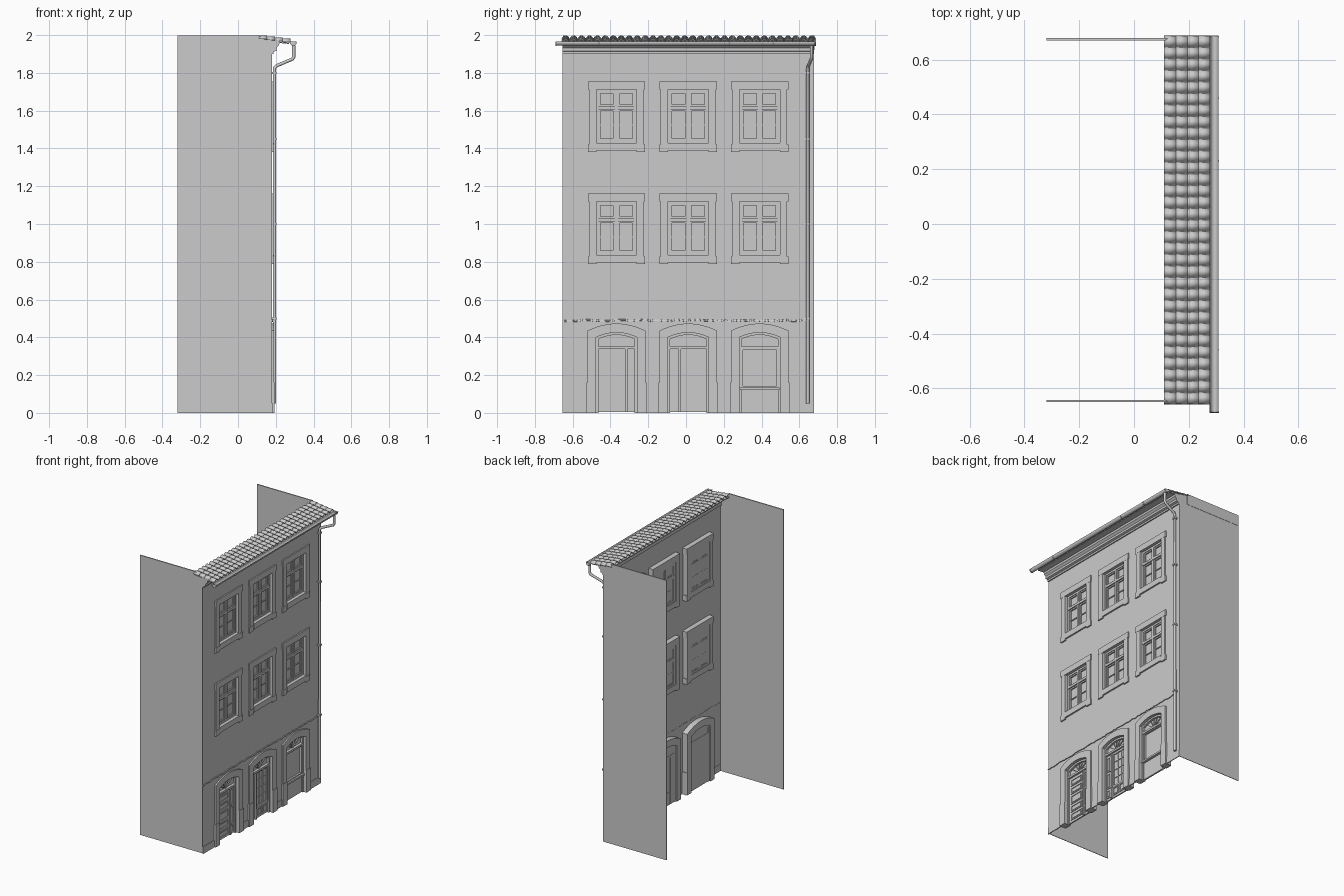
import bpy, bmesh, math, random

if "Cube" in bpy.data.objects:
    bpy.data.objects.remove(bpy.data.objects["Cube"])
random.seed(4)
WX = 0.18                      # facade plane, facing +x
Y0, Y1 = -0.655, 0.675         # facade ends
CENTRES = [-0.368, 0.012, 0.39]


def finish(name, bm, smooth=False):
    bmesh.ops.recalc_face_normals(bm, faces=bm.faces)
    me = bpy.data.meshes.new(name)
    bm.to_mesh(me)
    bm.free()
    ob = bpy.data.objects.new(name, me)
    bpy.context.collection.objects.link(ob)
    if smooth:
        bpy.ops.object.select_all(action='DESELECT')
        ob.select_set(True)
        bpy.context.view_layer.objects.active = ob
        bpy.ops.object.shade_smooth_by_angle(angle=math.radians(40))
    return ob


def box(bm, x0, x1, y0, y1, z0, z1):
    r = bmesh.ops.create_cube(bm, size=1)
    for v in r['verts']:
        v.co = ((x0 + x1) / 2 + v.co.x * (x1 - x0), (y0 + y1) / 2 + v.co.y * (y1 - y0),
                (z0 + z1) / 2 + v.co.z * (z1 - z0))


def loft(bm, rings, closed=True, caps=True):
    vs = [[bm.verts.new(p) for p in r] for r in rings]
    n = len(vs[0])
    for a, b in zip(vs, vs[1:]):
        for i in range(n if closed else n - 1):
            bm.faces.new((a[i], a[(i + 1) % n], b[(i + 1) % n], b[i]))
    if caps:
        bm.faces.new(vs[0])
        bm.faces.new(vs[-1])


def prism(bm, pts, x0, x1):
    loft(bm, [[(x, y, z) for y, z in pts] for x in (x0, x1)])


def frame(bm, x0, x1, y0, y1, z0, z1, t):
    box(bm, x0, x1, y0, y0 + t, z0, z1)
    box(bm, x0, x1, y1 - t, y1, z0, z1)
    box(bm, x0, x1, y0 + t, y1 - t, z0, z0 + t)
    box(bm, x0, x1, y0 + t, y1 - t, z1 - t, z1)


def panel(bm, y0, y1, z0, z1):
    frame(bm, 0.157, 0.163, y0, y1, z0, z1, 0.005)
    box(bm, 0.157, 0.161, y0 + 0.011, y1 - 0.011, z0 + 0.011, z1 - 0.011)


def arch(c, w, zs, zt, n=12):
    return [(c + w * (2 * i / n - 1), zs + (zt - zs) * (1 - (2 * i / n - 1) ** 2)) for i in range(n + 1)]


# facade sheet with openings
bm = bmesh.new()
ys = [Y0] + [c + s * 0.112 for c in CENTRES for s in (-1, 1)] + [Y1]
zs = [0, 0.425, 0.825, 1.125, 1.42, 1.72, 1.96]
for i in range(7):
    for j in range(6):
        if i % 2 and j % 2 == 0:
            continue
        bm.faces.new([bm.verts.new((WX, y, z)) for y, z in
                      ((ys[i], zs[j]), (ys[i + 1], zs[j]), (ys[i + 1], zs[j + 1]), (ys[i], zs[j + 1]))])
bmesh.ops.remove_doubles(bm, verts=bm.verts, dist=1e-5)
finish("facade_wall", bm)

# side walls with upper band
for name, y in (("side_wall_left", Y0 + 0.008), ("side_wall_right", Y1)):
    bm = bmesh.new()
    loft(bm, [[(x, yy, z) for x, z in ((-0.32, 0), (WX, 0), (WX, 1.975), (0.11, 1.998), (-0.32, 1.998))]
              for yy in (y - 0.002, y + 0.002)])
    box(bm, -0.32, 0.115, y - 0.004, y + 0.004, 1.92, 1.998)
    finish(name, bm)

# upper windows: stone surround, wooden sashes, glass
for row, dz in enumerate((0, -0.593)):
    for k, c in enumerate(CENTRES):
        tag = f"_{row}_{k}"
        bm = bmesh.new()
        box(bm, 0.145, 0.189, c - 0.152, c + 0.152, 1.712 + dz, 1.755 + dz)
        box(bm, 0.145, 0.191, c - 0.107, c + 0.107, 1.39 + dz, 1.43 + dz)
        for s in (-1, 1):
            box(bm, 0.145, 0.188, *sorted((c + s * 0.107, c + s * 0.146)), 1.415 + dz, 1.712 + dz)
            box(bm, 0.145, 0.190, *sorted((c + s * 0.107, c + s * 0.152)), 1.38 + dz, 1.42 + dz)
        finish("window_surround" + tag, bm)
        bm = bmesh.new()
        frame(bm, 0.148, 0.168, c - 0.107, c + 0.107, 1.43 + dz, 1.712 + dz, 0.013)
        box(bm, 0.148, 0.170, c - 0.009, c + 0.009, 1.44 + dz, 1.70 + dz)
        box(bm, 0.148, 0.172, c - 0.1, c + 0.1, 1.607 + dz, 1.624 + dz)
        for s in (-1, 1):
            a, b = sorted((c + s * 0.009, c + s * 0.094))
            frame(bm, 0.150, 0.163, a, b, 1.443 + dz, 1.607 + dz, 0.009)
            frame(bm, 0.150, 0.163, a, b, 1.624 + dz, 1.699 + dz, 0.009)
            box(bm, 0.151, 0.160, a, b, 1.522 + dz, 1.528 + dz)
        finish("window_sash" + tag, bm)
        bm = bmesh.new()
        box(bm, 0.152, 0.154, c - 0.1, c + 0.1, 1.435 + dz, 1.705 + dz)
        finish("window_glass" + tag, bm)

# ground floor openings: arched surround, transom and fanlight
for k, c in enumerate(CENTRES):
    bm = bmesh.new()
    outer = [(c - 0.153, 0)] + arch(c, 0.153, 0.435, 0.473) + [(c + 0.153, 0)]
    inner = [(c - 0.108, 0)] + arch(c, 0.108, 0.40, 0.425) + [(c + 0.108, 0)]
    rings = [[(x, y, z) for y, z in p] for x, p in
             ((0.14, outer), (0.19, outer), (0.19, inner), (0.14, inner), (0.14, outer))]
    loft(bm, rings, closed=False, caps=False)
    bmesh.ops.remove_doubles(bm, verts=bm.verts, dist=1e-5)
    for s in (-1, 1):
        box(bm, 0.145, 0.193, *sorted((c + s * 0.108, c + s * 0.158)), 0, 0.16)
    finish(f"arch_surround_{k}", bm)
    bm = bmesh.new()
    o, n = arch(c, 0.108, 0.40, 0.425), arch(c, 0.096, 0.39, 0.413)
    loft(bm, [[(0.148, *a), (0.168, *a), (0.168, *b), (0.148, *b)] for a, b in zip(o, n)])
    for s in (-1, 1):
        box(bm, 0.148, 0.168, *sorted((c + s * 0.096, c + s * 0.108)), 0, 0.40)
    box(bm, 0.148, 0.172, c - 0.1, c + 0.1, 0.338, 0.352)
    for d in (35, 62, 90, 118, 145):            # sunburst bars
        u, v = math.cos(math.radians(d)), math.sin(math.radians(d))
        L = min(0.064 / v, 0.096 / max(abs(u), 0.01))
        prism(bm, [(c - v * .002, .35 + u * .002), (c + v * .002, .35 - u * .002),
                   (c + u * L + v * .002, .35 + v * L - u * .002),
                   (c + u * L - v * .002, .35 + v * L + u * .002)], 0.152, 0.160)
    finish(f"door_frame_{k}", bm)
    bm = bmesh.new()
    prism(bm, [(c - 0.1, 0.345)] + arch(c, 0.1, 0.395, 0.418) + [(c + 0.1, 0.345)], 0.150, 0.153)
    finish(f"fanlight_glass_{k}", bm)

# panelled door
bm = bmesh.new()
box(bm, 0.148, 0.158, -0.466, -0.318, 0.004, 0.338)
box(bm, 0.148, 0.158, -0.316, -0.270, 0.004, 0.338)
box(bm, 0.156, 0.168, -0.323, -0.311, 0.004, 0.338)
for z0, z1 in ((.02, .065), (.08, .125), (.14, .20), (.215, .26), (.275, .32)):
    panel(bm, -0.445, -0.34, z0, z1)
for z0, z1 in ((.02, .065), (.08, .20), (.215, .32)):
    panel(bm, -0.307, -0.276, z0, z1)
finish("panelled_door", bm)

# glazed door
bm = bmesh.new()
box(bm, 0.148, 0.158, -0.086, -0.036, 0.004, 0.338)
box(bm, 0.156, 0.168, -0.039, -0.027, 0.004, 0.338)
for z0, z1 in ((.02, .075), (.09, .20), (.215, .32)):
    panel(bm, -0.079, -0.046, z0, z1)
box(bm, 0.148, 0.158, -0.03, 0.11, 0.004, 0.085)
for y0, y1 in ((-0.018, 0.036), (0.046, 0.10)):
    panel(bm, y0, y1, 0.018, 0.073)
frame(bm, 0.148, 0.160, -0.03, 0.11, 0.08, 0.338, 0.014)
for y in (0.022, 0.058):
    box(bm, 0.150, 0.158, y - .003, y + .003, 0.09, 0.33)
for z in (0.15, 0.21, 0.27):
    box(bm, 0.150, 0.158, -0.02, 0.10, z - .003, z + .003)
box(bm, 0.150, 0.153, -0.02, 0.10, 0.09, 0.33)
finish("glazed_door", bm)

# shop window
bm = bmesh.new()
box(bm, 0.148, 0.160, 0.29, 0.49, 0, 0.125)
box(bm, 0.148, 0.178, 0.284, 0.496, 0.122, 0.134)
frame(bm, 0.148, 0.166, 0.292, 0.488, 0.132, 0.342, 0.010)
box(bm, 0.150, 0.153, 0.295, 0.485, 0.135, 0.34)
finish("shop_window", bm)

# ragged plaster edge and low plinth
bm = bmesh.new()
n = 70
rag = [(Y0 + (0.65 - Y0) * i / n, 0.489 + random.uniform(-.004, .004)) for i in range(n + 1)]
loft(bm, [[(WX - .002, y, z - .004), (WX + .006, y, z - .003), (WX + .004, y, z + .004), (WX - .002, y, z + .005)]
          for y, z in rag])
finish("plaster_edge", bm)
bm = bmesh.new()
ed = [Y0] + [c + s * 0.155 for c in CENTRES for s in (-1, 1)] + [Y1]
for i in range(0, 8, 2):
    box(bm, WX - .002, WX + .004, ed[i], ed[i + 1], 0, 0.05)
finish("plinth", bm)

# cornice
bm = bmesh.new()
prof = [(.17, 1.9), (.188, 1.9), (.188, 1.912), (.203, 1.917), (.203, 1.932), (.217, 1.945), (.222, 1.97), (.17, 1.975)]
loft(bm, [[(x, y, z) for x, z in prof] for y in (Y0, Y1)])
finish("cornice", bm)

# roof tiles: overlapping corrugated courses
P, NP, S = 1.345 / 32, 32, 8
for k in range(4):
    bm = bmesh.new()
    xa, xb = 0.11 + k * 0.041, 0.11 + k * 0.041 + 0.044
    rings = []
    for x, lift in ((xa, 0.0), (xb, 0.004)):
        base = 1.984 - (x - 0.11) * 0.13 + lift - 0.004
        rings.append([(x, -0.658 + P * i / S, base + 0.017 * abs(math.sin(math.pi * i / S)) ** 0.8)
                      for i in range(NP * S + 1)])
    loft(bm, rings, closed=False, caps=False)
    ob = finish(f"roof_tiles_{k}", bm, True)
    m = ob.modifiers.new("thickness", 'SOLIDIFY')
    m.thickness, m.offset = 0.003, 0
bm = bmesh.new()
loft(bm, [[(.11, y, 1.976), (.27, y, 1.958), (.27, y, 1.953), (.11, y, 1.970)] for y in (Y0, Y1)])
finish("roof_board", bm)

# half-round gutter with joint bands


def half(r, y):
    return [(0.293 + r * math.cos(a), y, 1.965 + r * 1.25 * math.sin(a))
            for a in (math.pi + math.pi * i / 10 for i in range(11))]


bm = bmesh.new()
loft(bm, [half(0.0165, -0.688), half(0.0165, 0.688)], closed=False, caps=True)
for y in (-0.688, -0.46, 0.23, 0.46, 0.684):
    loft(bm, [half(0.018, y - .003), half(0.018, y + .003)], closed=False, caps=False)
ob = finish("gutter", bm, True)
m = ob.modifiers.new("thickness", 'SOLIDIFY')
m.thickness = 0.002

# downpipe with brackets
cu = bpy.data.curves.new("downpipe", 'CURVE')
cu.dimensions, cu.bevel_depth, cu.bevel_resolution, cu.use_fill_caps = '3D', 0.009, 3, True
path = [(.295, .665, 1.945), (.295, .665, 1.885), (.288, .663, 1.873), (.205, .648, 1.838), (.193, .645, 1.825),
        (.193, .645, .05)]
sp = cu.splines.new('POLY')
sp.points.add(len(path) - 1)
for p, q in zip(sp.points, path):
    p.co = (*q, 1)
bpy.context.collection.objects.link(bpy.data.objects.new("downpipe", cu))
bm = bmesh.new()
for z in (0.5, 1.0, 1.45, 1.8):
    box(bm, WX, 0.204, 0.634, 0.656, z - .005, z + .005)
finish("pipe_brackets", bm)
